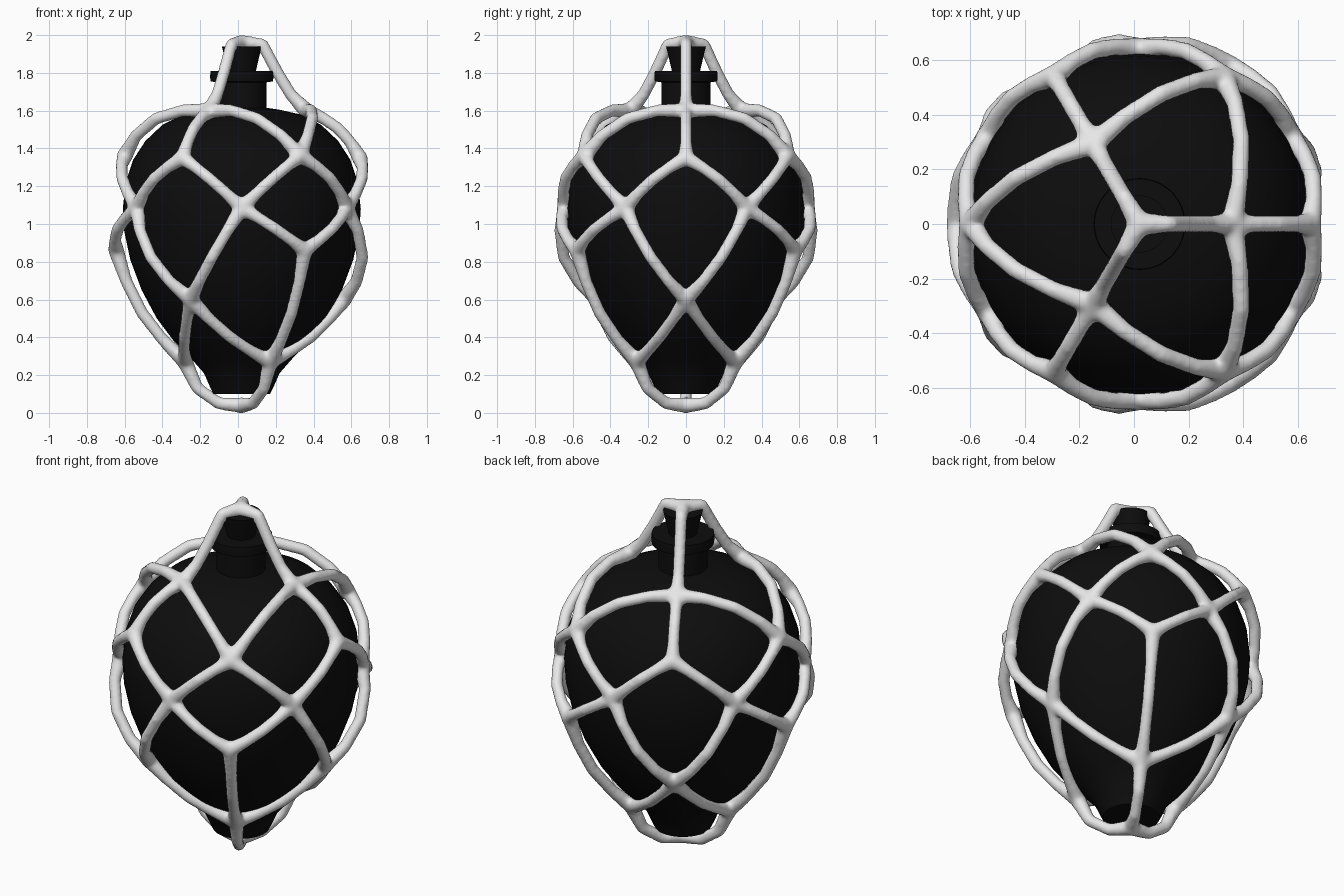
import bpy
import bmesh
from math import sin, cos, pi, radians
from mathutils import Vector, Matrix

cube = bpy.data.objects.get("Cube")
if cube:
    bpy.data.objects.remove(cube, do_unlink=True)

AXIS_X = 0.02


def material(name, rgb):
    m = bpy.data.materials.new(name)
    m.use_nodes = True
    m.diffuse_color = (*rgb, 1)
    m.node_tree.nodes["Principled BSDF"].inputs["Base Color"].default_value = (*rgb, 1)
    return m


BLACK = material("black glaze", (0.004,) * 3)
WHITE = material("white cord", (0.8,) * 3)


def add_object(name, bm, mat):
    mesh = bpy.data.meshes.new(name)
    bm.to_mesh(mesh)
    bm.free()
    mesh.materials.append(mat)
    obj = bpy.data.objects.new(name, mesh)
    bpy.context.collection.objects.link(obj)
    return obj


def lathe(name, profile, mat, steps=64):
    bm = bmesh.new()
    verts = [bm.verts.new((AXIS_X + r, 0, z)) for r, z in profile]
    edges = [bm.edges.new(pair) for pair in zip(verts, verts[1:])]
    bmesh.ops.spin(bm, geom=verts + edges, cent=(AXIS_X, 0, 0), axis=(0, 0, 1),
                   angle=2 * pi, steps=steps)
    bmesh.ops.remove_doubles(bm, verts=bm.verts[:], dist=0.0005)
    bmesh.ops.recalc_face_normals(bm, faces=bm.faces[:])
    obj = add_object(name, bm, mat)
    bpy.ops.object.select_all(action='DESELECT')
    obj.select_set(True)
    bpy.context.view_layer.objects.active = obj
    bpy.ops.object.shade_smooth_by_angle(angle=radians(35))
    return obj


# Flask with rounded body, neck and lip
lathe("flask", [
    (0, 0.1), (0.15, 0.1), (0.165, 0.13), (0.2, 0.21), (0.27, 0.29), (0.36, 0.38),
    (0.45, 0.5), (0.53, 0.65), (0.59, 0.81), (0.622, 0.96), (0.63, 1.08),
    (0.615, 1.22), (0.575, 1.34), (0.51, 1.44), (0.42, 1.525), (0.31, 1.58),
    (0.2, 1.605), (0.13, 1.615), (0.13, 1.75), (0.165, 1.755), (0.168, 1.78),
    (0.165, 1.81), (0, 1.81)], BLACK)

# Tapered stopper
lathe("stopper", [(0, 1.79), (0.07, 1.79), (0.105, 1.94), (0, 1.94)], BLACK, 32)


# Knotted net around the flask
def knot(angle, r, z):
    a = radians(angle)
    return Vector((AXIS_X + r * cos(a), r * sin(a), z))


def cord(start, end):
    """Path between two knots, bowed away from the middle of the flask."""
    bow = (0.12 if end.z < 0.5 else 0.29) * (end - start).length_squared
    path = []
    for i in range(5):
        t = i / 4
        p = start.lerp(end, t)
        out = (p - Vector((AXIS_X, 0, 0.95))).normalized()
        path.append(p + out * bow * sin(pi * t))
    return path


paths = []
for a in (0, 120, 240):
    shoulder = knot(a, 0.34, 1.6)
    low = knot(a, 0.54, 0.6)
    b = a + 60
    belly = knot(b, 0.665, 0.86)
    foot = knot(b, 0.3, 0.27)
    # Cords meeting above the stopper and below the base
    paths.append([knot(a, r, z) for r, z in
                  ((0, 1.96), (0.11, 1.95), (0.19, 1.8), (0.26, 1.685), (0.34, 1.6))])
    paths.append([knot(b, r, z) for r, z in
                  ((0.3, 0.27), (0.235, 0.13), (0.12, 0.05), (0, 0.04))])
    # Straight runs
    paths.append(cord(shoulder, knot(a, 0.625, 1.35)))
    paths.append(cord(belly, foot))
    # Diagonal runs on both sides
    for s in (-1, 1):
        paths.append(cord(shoulder, knot(a + 60 * s, 0.62, 1.36)))
        paths.append(cord(knot(a, 0.625, 1.35), knot(a + 30 * s, 0.64, 1.085)))
        paths.append(cord(knot(b, 0.62, 1.36), knot(b + 30 * s, 0.64, 1.085)))
        paths.append(cord(knot(b + 30 * s, 0.64, 1.085), belly))
        paths.append(cord(knot(a + 30 * s, 0.64, 1.085), low))
        paths.append(cord(low, knot(a + 60 * s, 0.3, 0.27)))

THIN, THICK = 0.033, 0.043
bm = bmesh.new()
for path in paths:
    last = len(path) - 1
    radius = [THICK if i in (0, last) else THIN for i in range(last + 1)]
    for p, r in zip(path, radius):
        bmesh.ops.create_icosphere(bm, subdivisions=2, radius=r,
                                   matrix=Matrix.Translation(p))
    for p, q, r1, r2 in zip(path, path[1:], radius, radius[1:]):
        turn = (q - p).to_track_quat('Z', 'Y').to_matrix().to_4x4()
        bmesh.ops.create_cone(bm, cap_ends=True, segments=12, radius1=r1, radius2=r2,
                              depth=(q - p).length,
                              matrix=Matrix.Translation((p + q) / 2) @ turn)
net = add_object("net", bm, WHITE)

# Fuse the cords and soften the knots
remesh = net.modifiers.new("fuse", 'REMESH')
remesh.mode = 'VOXEL'
remesh.voxel_size = 0.012
remesh.use_smooth_shade = True
soften = net.modifiers.new("soften", 'SMOOTH')
soften.factor = 0.5
soften.iterations = 8
